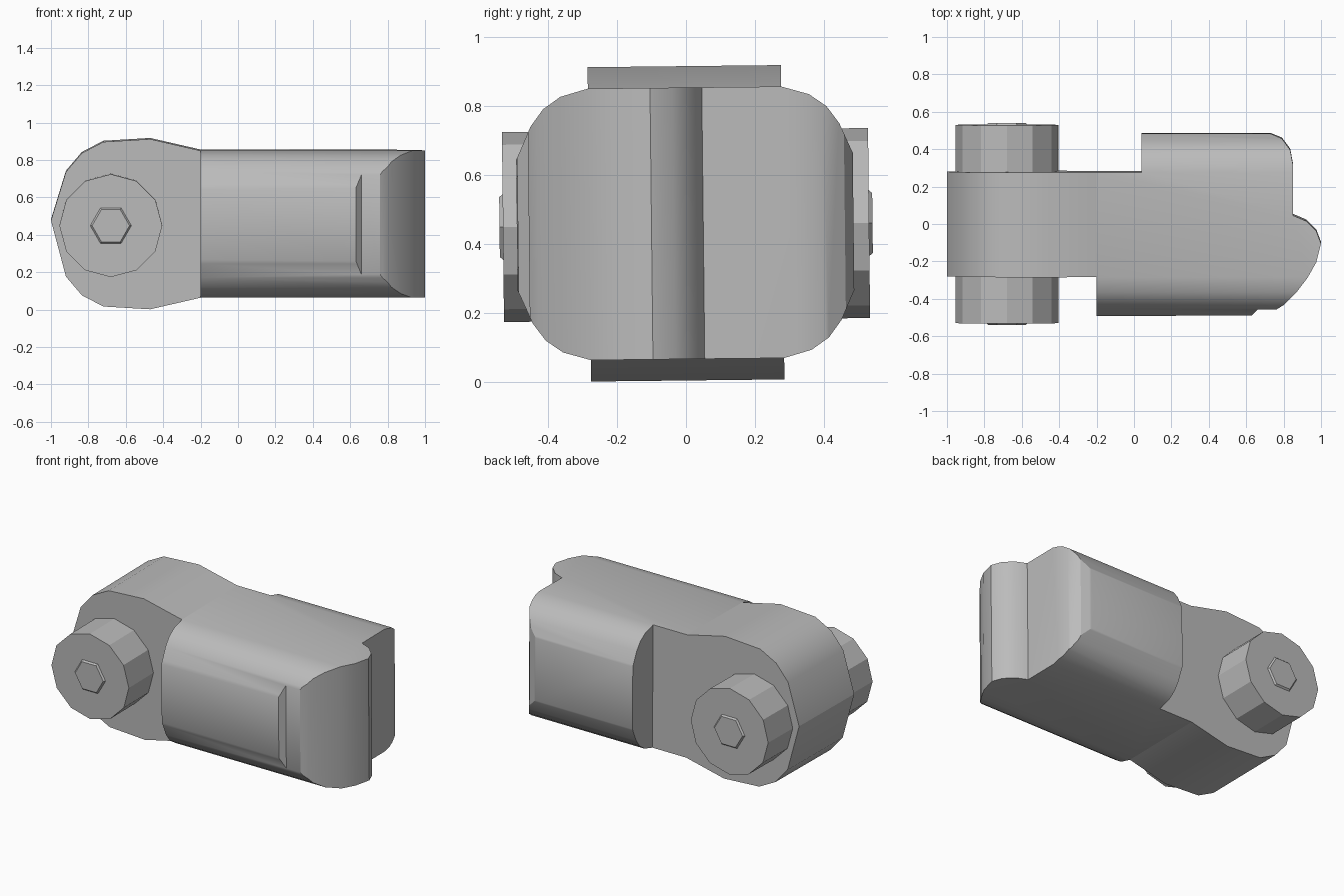
import bpy, bmesh, math
from mathutils import Matrix, Vector

if "Cube" in bpy.data.objects:
    bpy.data.objects.remove(bpy.data.objects["Cube"], do_unlink=True)

grey = bpy.data.materials.new("plain grey")
grey.use_nodes = True
colour = (0.5, 0.5, 0.5, 1)
grey.diffuse_color = colour
grey.node_tree.nodes["Principled BSDF"].inputs["Base Color"].default_value = colour

MID = 0.46  # height of the centre line
TILT = (Matrix.Translation((0, 0, MID)) @ Matrix.Rotation(0.011, 4, 'X')
        @ Matrix.Translation((0, 0, -MID)))


def make(name, bm):
    bmesh.ops.recalc_face_normals(bm, faces=bm.faces)
    me = bpy.data.meshes.new(name)
    bm.to_mesh(me)
    bm.free()
    me.materials.append(grey)
    ob = bpy.data.objects.new(name, me)
    bpy.context.collection.objects.link(ob)
    return ob


def prism(name, points, lift, offset):
    """Extrude a 2D outline; lift turns a 2D point into 3D."""
    bm = bmesh.new()
    face = bm.faces.new([bm.verts.new(lift(*p)) for p in points])
    out = bmesh.ops.extrude_face_region(bm, geom=[face])["geom"]
    bmesh.ops.translate(bm, vec=Vector(offset),
                        verts=[g for g in out if isinstance(g, bmesh.types.BMVert)])
    return make(name, bm)


def drop_faces_at(ob, x, half):
    """Remove hidden joint faces lying at x within the neck width."""
    bm = bmesh.new()
    bm.from_mesh(ob.data)
    hidden = [f for f in bm.faces if all(
        abs(v.co.x - x) < 1e-3 and abs(v.co.y) < half + 1e-3 for v in f.verts)]
    bmesh.ops.delete(bm, geom=hidden, context='FACES')
    bm.to_mesh(ob.data)
    bm.free()


# Body: plan outline cut by a rounded cross-section
plan = [(-0.2, 0.28), (0.04, 0.28), (0.04, 0.485), (0.73, 0.485), (0.79, 0.46),
        (0.835, 0.4), (0.85, 0.32), (0.85, 0.05), (0.92, 0.02), (0.975, -0.035),
        (1.0, -0.1), (0.975, -0.2), (0.93, -0.28), (0.87, -0.36), (0.8, -0.43),
        (0.76, -0.455), (0.66, -0.455), (0.63, -0.487), (-0.2, -0.49), (-0.2, -0.28)]
body = prism("body", plan, lambda x, y: (x, y, -0.5), (0, 0, 2))

quarter = [(0.28, 0.393), (0.36, 0.37), (0.41, 0.335), (0.447, 0.285),
           (0.48, 0.21), (0.55, 0.06)]
upper = quarter[::-1] + [(-y, z) for y, z in quarter]
section = [(y, MID + z) for y, z in upper] + [(y, MID - z) for y, z in upper[::-1]]
cutter = prism("section_cutter", section, lambda y, z: (-0.6, y, z), (2, 0, 0))
cutter.hide_render = True

cut = body.modifiers.new("round_edges", 'BOOLEAN')
cut.operation = 'INTERSECT'
cut.solver = 'EXACT'
cut.object = cutter
bpy.context.view_layer.objects.active = body
bpy.ops.object.modifier_apply(modifier=cut.name)
bpy.data.objects.remove(cutter, do_unlink=True)
drop_faces_at(body, -0.2, 0.28)

# Lobe: rounded hinge end
arc = [(-0.2, 0.393), (-0.47, 0.455), (-0.72, 0.44), (-0.835, 0.38), (-0.92, 0.28)]
outline = [(x, MID + z) for x, z in arc] + [(-1.0, 0.48)] + \
          [(x, MID - z) for x, z in arc[::-1]]
lobe = prism("hinge_lobe", outline, lambda x, z: (x, -0.28, z), (0, 0.56, 0))
drop_faces_at(lobe, -0.2, 0.28)


# Pins and hexagonal caps on both sides
def disc(name, sides, r1, r2, start, depth, side):
    bm = bmesh.new()
    bmesh.ops.create_cone(bm, cap_ends=True, segments=sides, radius1=r1,
                          radius2=r2, depth=depth)
    spin = Matrix.Rotation(math.pi / 2, 4, 'Z')
    turn = Matrix.Rotation(-side * math.pi / 2, 4, 'X')
    place = Matrix.Translation((-0.68, side * (start + depth / 2), MID - 0.005))
    bmesh.ops.transform(bm, matrix=place @ turn @ spin, verts=bm.verts)
    return make(name, bm)


for side, label in ((-1, "front"), (1, "back")):
    pin = disc(label + "_pin", 12, 0.275, 0.275, 0.28, 0.25, side)
    cap = disc(label + "_hex_cap", 6, 0.11, 0.1, 0.53, 0.01, side)
    for ob in (pin, cap):
        ob.data.transform(TILT)

for ob in (body, lobe):
    ob.data.transform(TILT)
    bpy.ops.object.select_all(action='DESELECT')
    ob.select_set(True)
    bpy.context.view_layer.objects.active = ob
    bpy.ops.object.shade_smooth_by_angle(angle=math.radians(28))
